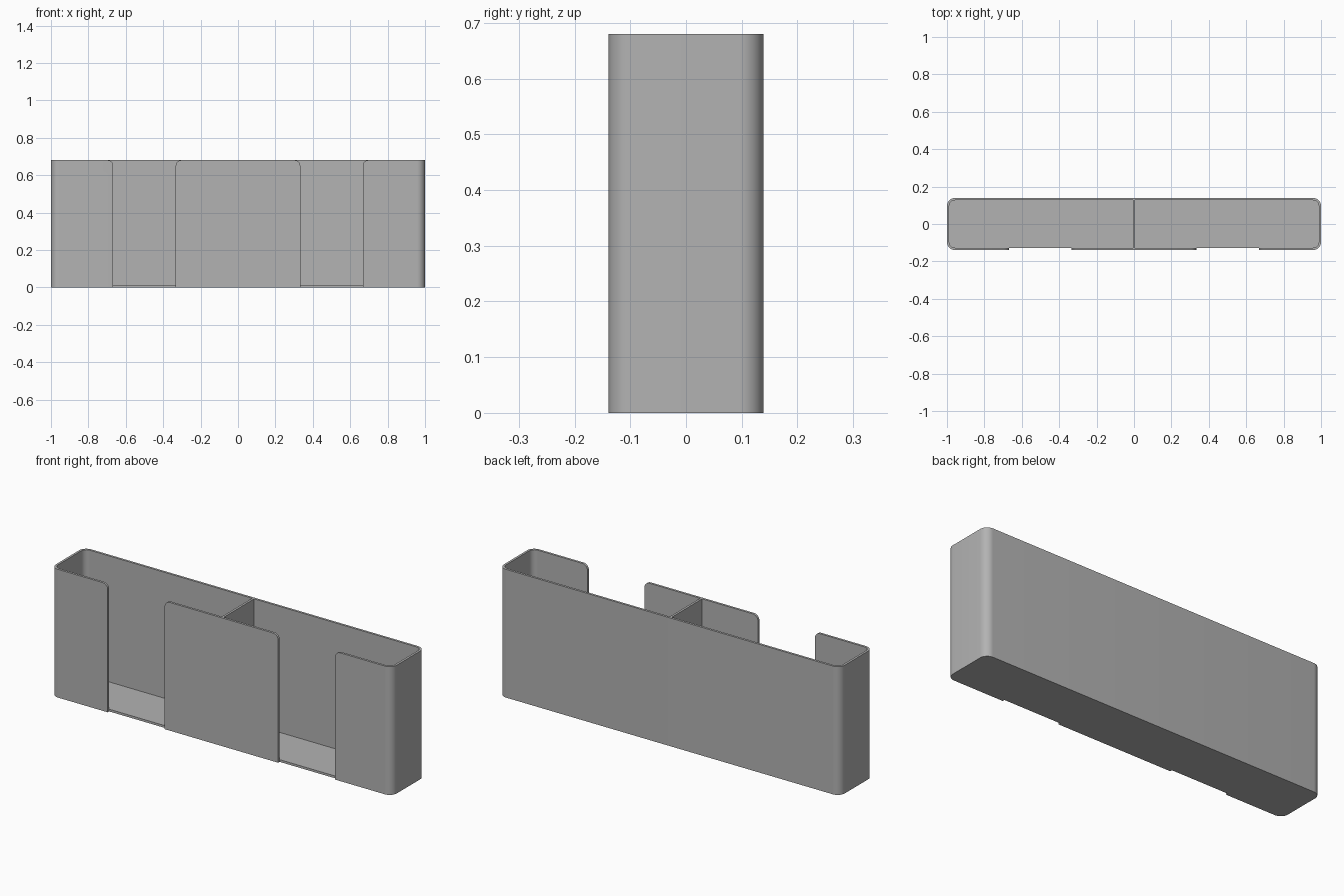
import bpy, bmesh, math

cube = bpy.data.objects.get("Cube")
if cube:
    bpy.data.objects.remove(cube, do_unlink=True)

HALF_X, HALF_Y, HEIGHT = 1.0, 0.139, 0.68
WALL, CORNER = 0.012, 0.042
SLOT_IN, SLOT_OUT, SLOT_R = 0.333, 0.667, 0.03

grey = bpy.data.materials.new("grey plastic")
grey.use_nodes = True
grey.diffuse_color = (0.45, 0.45, 0.45, 1)
grey.node_tree.nodes["Principled BSDF"].inputs["Base Color"].default_value = (0.45, 0.45, 0.45, 1)


def arc(cx, cy, r, start, end, steps=10):
    """Points on an arc, angles in degrees."""
    angles = [math.radians(start + (end - start) * i / steps) for i in range(steps + 1)]
    return [(cx + r * math.cos(a), cy + r * math.sin(a)) for a in angles]


def prism(name, outline, low, high, upright=False):
    """Extrude an outline along z, or along y when upright."""
    place = (lambda u, v, w: (u, w, v)) if upright else (lambda u, v, w: (u, v, w))
    bm = bmesh.new()
    face = bm.faces.new([bm.verts.new(place(u, v, low)) for u, v in outline])
    moved = bmesh.ops.extrude_face_region(bm, geom=[face])["geom"]
    shift = place(0, 0, high - low)
    bmesh.ops.translate(bm, vec=shift, verts=[g for g in moved if isinstance(g, bmesh.types.BMVert)])
    bmesh.ops.recalc_face_normals(bm, faces=bm.faces)
    mesh = bpy.data.meshes.new(name)
    bm.to_mesh(mesh)
    bm.free()
    mesh.materials.append(grey)
    obj = bpy.data.objects.new(name, mesh)
    bpy.context.collection.objects.link(obj)
    return obj


# Outer block with rounded vertical edges
cx, cy = HALF_X - CORNER, HALF_Y - CORNER
outer = (arc(cx, cy, CORNER, 0, 90) + arc(-cx, cy, CORNER, 90, 180)
         + arc(-cx, -cy, CORNER, 180, 270) + arc(cx, -cy, CORNER, 270, 360))
holder = prism("divided_holder", outer, 0, HEIGHT)

# Pockets either side of the divider, and the front thumb slots
inner_r, inner_y = CORNER - WALL, HALF_Y - WALL
pocket = ([(WALL / 2, -inner_y)] + arc(cx, -cy, inner_r, -90, 0)
          + arc(cx, cy, inner_r, 0, 90) + [(WALL / 2, inner_y)])
shoulder = HEIGHT - SLOT_R
slot = ([(SLOT_IN, -0.1), (SLOT_OUT, -0.1)]
        + arc(SLOT_OUT + SLOT_R, shoulder, SLOT_R, 180, 90)
        + [(SLOT_OUT + SLOT_R, HEIGHT + 0.1), (SLOT_IN - SLOT_R, HEIGHT + 0.1)]
        + arc(SLOT_IN - SLOT_R, shoulder, SLOT_R, 90, 0))

cutters = []
for side, sign in (("left", 1), ("right", -1)):
    flip = lambda pts: [(sign * u, v) for u, v in pts]
    cutters.append(prism(side + "_pocket_cutter", flip(pocket), WALL, HEIGHT + 0.1))
    cutters.append(prism(side + "_slot_cutter", flip(slot), -HALF_Y - 0.1, -inner_y, upright=True))

bpy.context.view_layer.objects.active = holder
for cutter in cutters:
    cut = holder.modifiers.new(cutter.name, "BOOLEAN")
    cut.operation, cut.solver, cut.object = "DIFFERENCE", "EXACT", cutter
    bpy.ops.object.modifier_apply(modifier=cut.name)
    bpy.data.objects.remove(cutter, do_unlink=True)

# Smooth rounded corners, crisp rims
bpy.ops.object.select_all(action="DESELECT")
holder.select_set(True)
bpy.ops.object.shade_smooth_by_angle(angle=math.radians(30))
